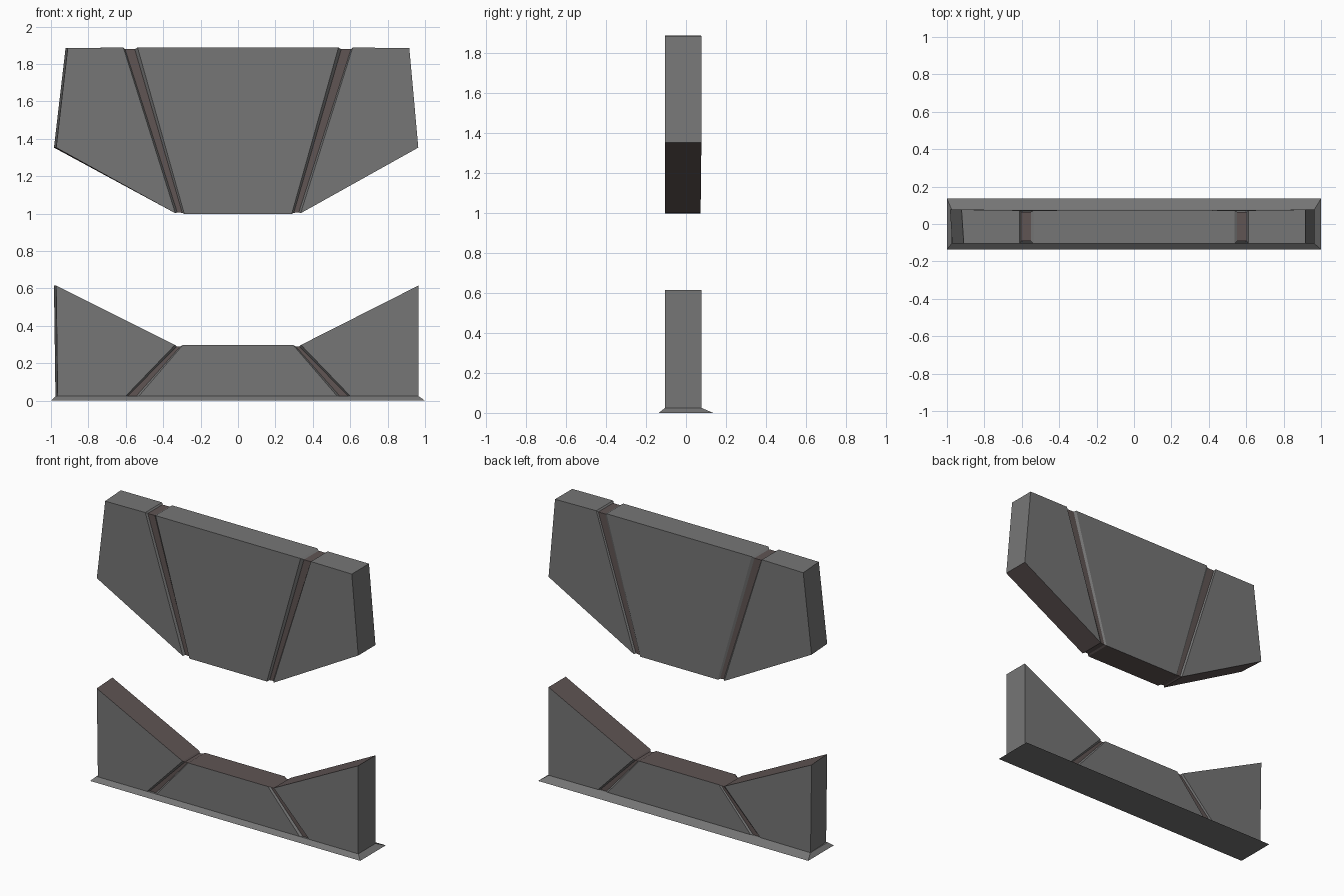
import bpy, bmesh

if "Cube" in bpy.data.objects:
    bpy.data.objects.remove(bpy.data.objects["Cube"])

FRONT = -0.105


def material(name, rgb):
    m = bpy.data.materials.new(name)
    m.diffuse_color = (*rgb, 1)
    m.use_nodes = True
    m.node_tree.nodes["Principled BSDF"].inputs["Base Color"].default_value = m.diffuse_color
    return m


GREY = material("dark_grey", (0.18, 0.18, 0.18))
BROWN = material("dark_brown", (0.115, 0.09, 0.088))


def loft(name, rings, brown=lambda segment, side: False):
    """Skin a chain of four-point rings and cap both ends."""
    bm = bmesh.new()
    loops = [[bm.verts.new(p) for p in ring] for ring in rings]
    for s, (a, b) in enumerate(zip(loops, loops[1:])):
        for i in range(4):
            j = (i + 1) % 4
            face = bm.faces.new((a[i], a[j], b[j], b[i]))
            face.material_index = int(brown(s, i))
    bm.faces.new(loops[0])
    bm.faces.new(loops[-1][::-1])
    bmesh.ops.recalc_face_normals(bm, faces=bm.faces[:])
    mesh = bpy.data.meshes.new(name)
    bm.to_mesh(mesh)
    bm.free()
    mesh.materials.append(GREY)
    mesh.materials.append(BROWN)
    obj = bpy.data.objects.new(name, mesh)
    bpy.context.collection.objects.link(obj)
    return obj


def ring(xb, zb, xt, zt, inset=0, back=0.073, flare=0):
    f, b = FRONT + inset, back - inset * 0.6
    return [(xb, f, zb), (xt, f, zt), (xt + flare, b, zt), (xb + flare, b, zb)]


def slab(name, left, right, groove, inner_side):
    """Three panels divided by two bevelled grooves that wrap around."""
    mirrored = [(-s[0], s[1], -s[2], *s[3:]) for s in reversed(groove)]
    middle = [ring(*s) for s in groove + mirrored]
    loft(name, [ring(*left, back=0.077, flare=-0.012)] + middle
         + [ring(*right, back=0.077)],
         # groove floors and the faces towards the gap are brown
         lambda segment, side: segment in (2, 6) or side == inner_side)


# Upper slab: tapered sides, wide top, narrow bottom
slab("upper_slab",
     (-0.972, 1.353, -0.910, 1.885), (0.964, 1.353, 0.916, 1.885),
     [(-0.335, 1.002, -0.613, 1.888),
      (-0.325, 1.007, -0.604, 1.879, 0.014),
      (-0.298, 1.004, -0.552, 1.879, 0.014),
      (-0.287, 0.998, -0.537, 1.888)], 3)

# Lower slab: raised wings around a low centre
slab("lower_slab",
     (-0.964, 0.02, -0.972, 0.615), (0.964, 0.02, 0.964, 0.615),
     [(-0.605, 0.02, -0.337, 0.298),
      (-0.594, 0.02, -0.328, 0.290, 0.014),
      (-0.548, 0.02, -0.308, 0.290, 0.014),
      (-0.534, 0.02, -0.295, 0.297)], 1)


# Sloped foot flange
def rect(x0, x1, y0, y1, z):
    return [(x0, y0, z), (x1, y0, z), (x1, y1, z), (x0, y1, z)]


loft("foot_flange", [rect(-1, 1, -0.136, 0.136, 0),
                     rect(-0.975, 0.964, FRONT, 0.077, 0.025)])
